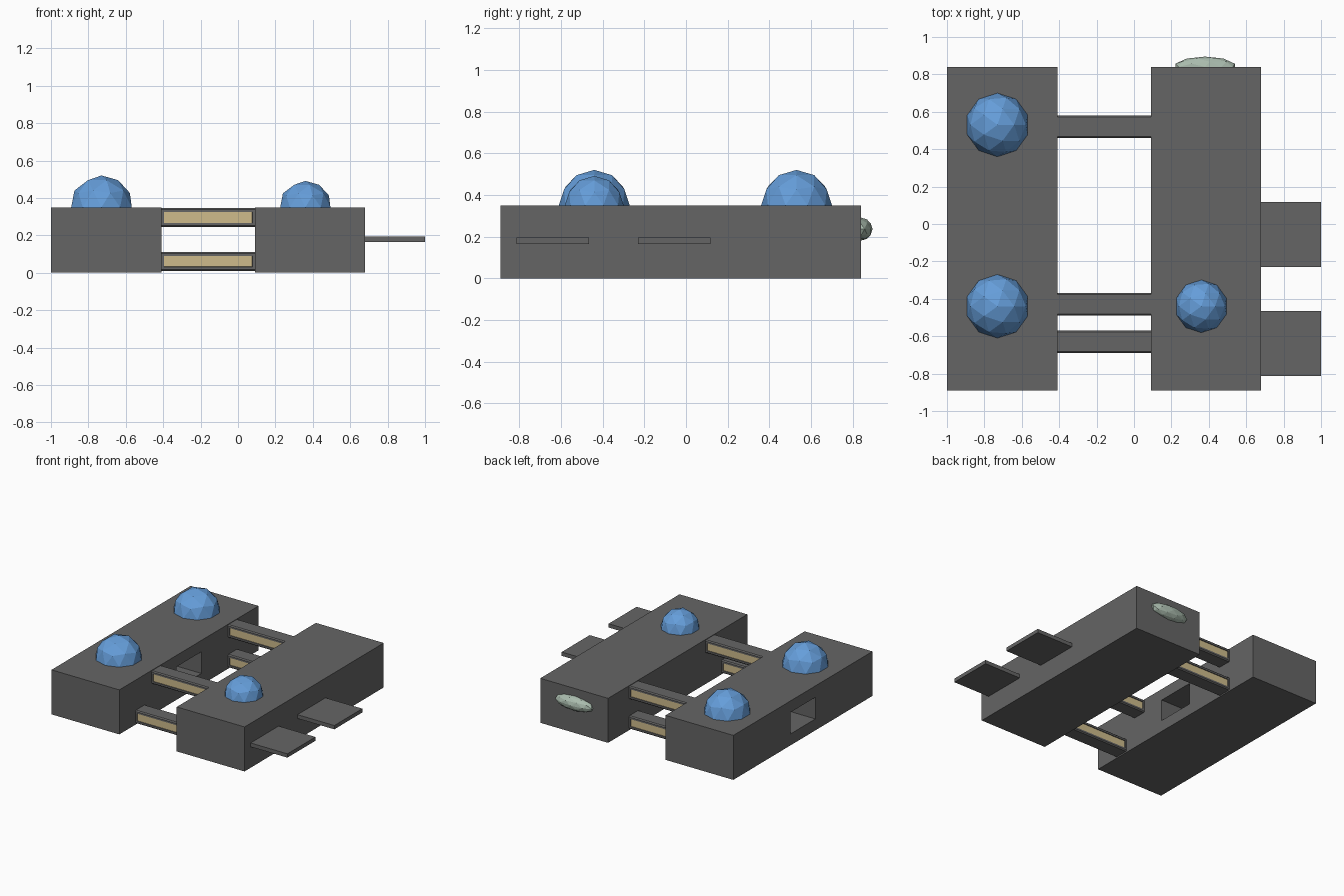
import bpy, bmesh
from mathutils import Vector

if "Cube" in bpy.data.objects:
    bpy.data.objects.remove(bpy.data.objects["Cube"])


def material(name, rgb):
    m = bpy.data.materials.new(name)
    m.diffuse_color = (*rgb, 1)
    m.use_nodes = True
    m.node_tree.nodes["Principled BSDF"].inputs["Base Color"].default_value = m.diffuse_color
    return m


GREY = material("dark_grey", (0.13, 0.13, 0.13))
BLUE = material("blue", (0.13, 0.34, 0.70))
TAN = material("tan", (0.62, 0.50, 0.26))
GREEN = material("pale_green", (0.40, 0.50, 0.42))


def finish(name, bm, *mats):
    mesh = bpy.data.meshes.new(name)
    bm.to_mesh(mesh)
    bm.free()
    for m in mats:
        mesh.materials.append(m)
    ob = bpy.data.objects.new(name, mesh)
    bpy.context.collection.objects.link(ob)
    return ob


def box_bm(lo, hi):
    lo, hi = Vector(lo), Vector(hi)
    bm = bmesh.new()
    bmesh.ops.create_cube(bm, size=1)
    bmesh.ops.scale(bm, vec=hi - lo, verts=bm.verts)
    bmesh.ops.translate(bm, vec=(lo + hi) / 2, verts=bm.verts)
    return bm


def ball(name, centre, radii, mat):
    bm = bmesh.new()
    bmesh.ops.create_icosphere(bm, subdivisions=2, radius=1)
    bmesh.ops.scale(bm, vec=radii, verts=bm.verts)
    bmesh.ops.translate(bm, vec=centre, verts=bm.verts)
    return finish(name, bm, mat)


def rail(name, y, z):
    # Beam with softened long edges and a tan panel sunk in both sides
    bm = box_bm((-0.41, y - 0.06, z - 0.051), (0.09, y + 0.06, z + 0.051))
    long_edges = [e for e in bm.edges
                  if abs(e.verts[0].co.x - e.verts[1].co.x) > 0.1]
    bmesh.ops.bevel(bm, geom=long_edges, offset=0.008, segments=1,
                    affect='EDGES', profile=0.5)
    bm.normal_update()
    sides = [f for f in bm.faces if abs(f.normal.y) > 0.95]
    bmesh.ops.inset_individual(bm, faces=sides, thickness=0.019, depth=0)
    bmesh.ops.inset_individual(bm, faces=sides, thickness=0.001, depth=-0.006)
    for f in sides:
        f.material_index = 1
    return finish(name, bm, GREY, TAN)


# Two long blocks
left = finish("left_block", box_bm((-1, -0.89, 0), (-0.41, 0.84, 0.35)), GREY)
finish("right_block", box_bm((0.09, -0.89, 0), (0.68, 0.84, 0.35)), GREY)

# Window through the left block
cutter = finish("window_cutter",
                box_bm((-1.1, -0.18, 0.09), (-0.3, 0.13, 0.26)), GREY)
cutter.hide_render = True
cutter.hide_set(True)
cut = left.modifiers.new("window", 'BOOLEAN')
cut.operation = 'DIFFERENCE'
cut.solver = 'EXACT'
cut.object = cutter

# Rails joining the blocks
for name, y, z in (("rail_upper_front", -0.43, 0.295),
                   ("rail_upper_back", 0.52, 0.295),
                   ("rail_lower_front", -0.63, 0.061),
                   ("rail_lower_back", 0.52, 0.061)):
    rail(name, y, z)

# Flat tabs on the right side
for name, y in (("tab_front", -0.64), ("tab_back", -0.057)):
    finish(name, box_bm((0.66, y - 0.174, 0.165), (1, y + 0.174, 0.195)), GREY)

# Faceted domes, half sunk in the blocks
for name, x, y, r in (("dome_left_front", -0.73, -0.44, 0.17),
                      ("dome_left_back", -0.73, 0.53, 0.17),
                      ("dome_right_front", 0.36, -0.44, 0.141)):
    ball(name, (x, y, 0.35), (r, r, r), BLUE)

# Oval lamp on the back end of the right block
ball("back_lamp", (0.38, 0.84, 0.236), (0.167, 0.055, 0.055), GREEN)
